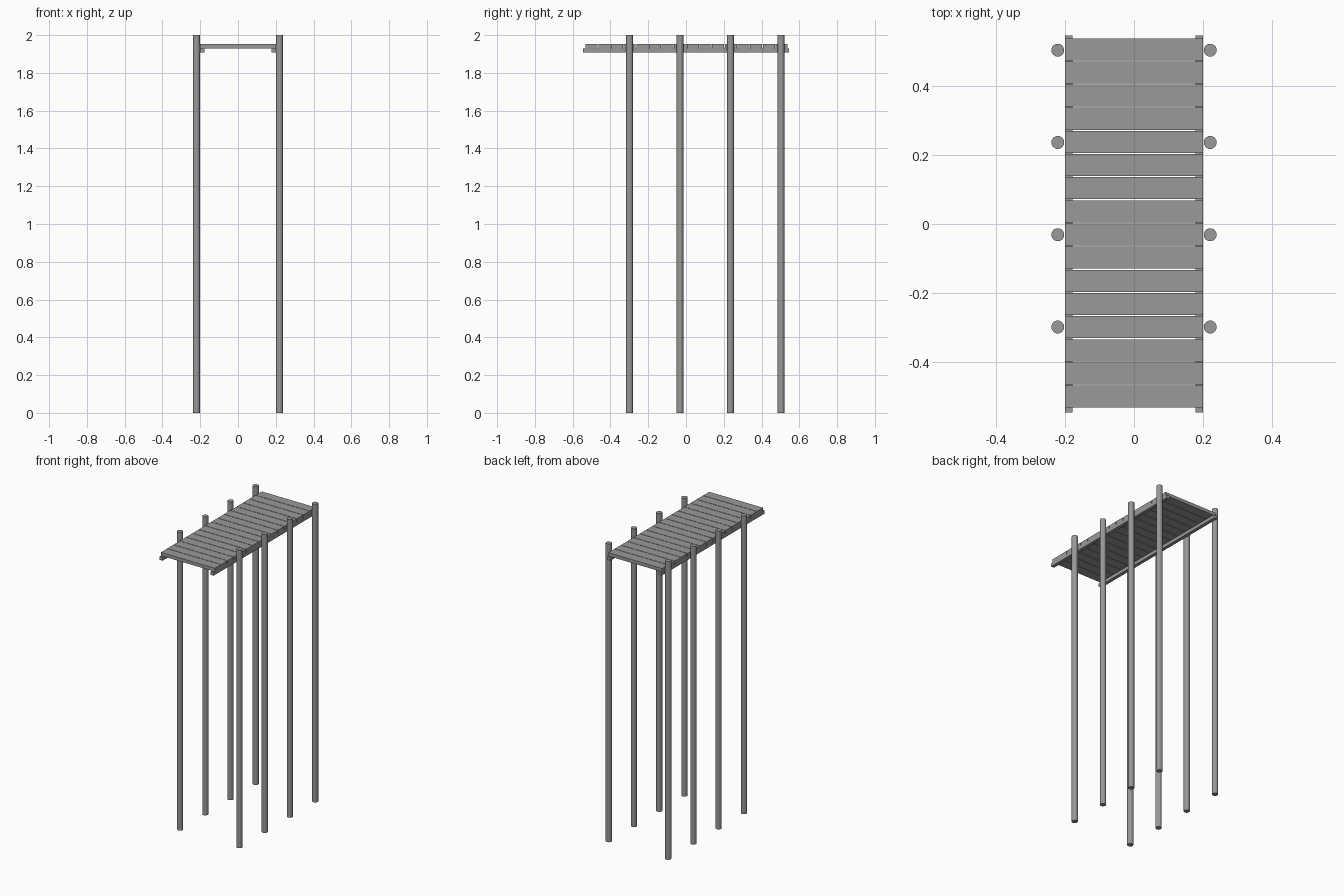
import bpy
import math

default_cube = bpy.data.objects.get("Cube")
if default_cube:
    bpy.data.objects.remove(default_cube, do_unlink=True)

# Single weathered grey material
grey = bpy.data.materials.new("weathered_grey")
grey.use_nodes = True
colour = (0.32, 0.32, 0.32, 1)
grey.diffuse_color = colour
grey.node_tree.nodes["Principled BSDF"].inputs["Base Color"].default_value = colour

# Main dimensions
HEIGHT = 2.0
DECK_TOP, THICK = 1.952, 0.0225
HALF_WIDTH, HALF_LENGTH = 0.2, 0.545
PLANKS, PITCH, PLANK_WIDTH, PLANK_MID = 16, 0.067, 0.0637, 0.003
POST_X, POST_RADIUS, POST_SIDES = 0.2205, 0.019, 12
POST_FIRST, POST_PITCH = -0.298, 0.267


def finish(name):
    obj = bpy.context.object
    obj.name = obj.data.name = name
    obj.data.materials.append(grey)
    return obj


def box(name, centre, size):
    bpy.ops.mesh.primitive_cube_add(size=1, location=centre)
    bpy.context.object.scale = size
    bpy.ops.object.transform_apply(location=False, rotation=False, scale=True)
    return finish(name)


# Deck planks
for i in range(PLANKS):
    y = PLANK_MID + (i - (PLANKS - 1) / 2) * PITCH
    box(f"deck_plank_{i + 1}", (0, y, DECK_TOP - THICK / 2),
        (2 * HALF_WIDTH, PLANK_WIDTH, THICK))

for side, label in ((1, "left"), (-1, "right")):
    # Rail under the plank ends
    box(f"{label}_rail", (side * (HALF_WIDTH - THICK / 2), 0, DECK_TOP - 1.5 * THICK),
        (THICK, 2 * HALF_LENGTH, THICK))
    # Tall posts outside the rail
    for i in range(4):
        bpy.ops.mesh.primitive_cylinder_add(
            vertices=POST_SIDES, radius=POST_RADIUS, depth=HEIGHT,
            location=(side * POST_X, POST_FIRST + i * POST_PITCH, HEIGHT / 2),
            rotation=(0, 0, math.pi / POST_SIDES))
        finish(f"{label}_post_{i + 1}")
